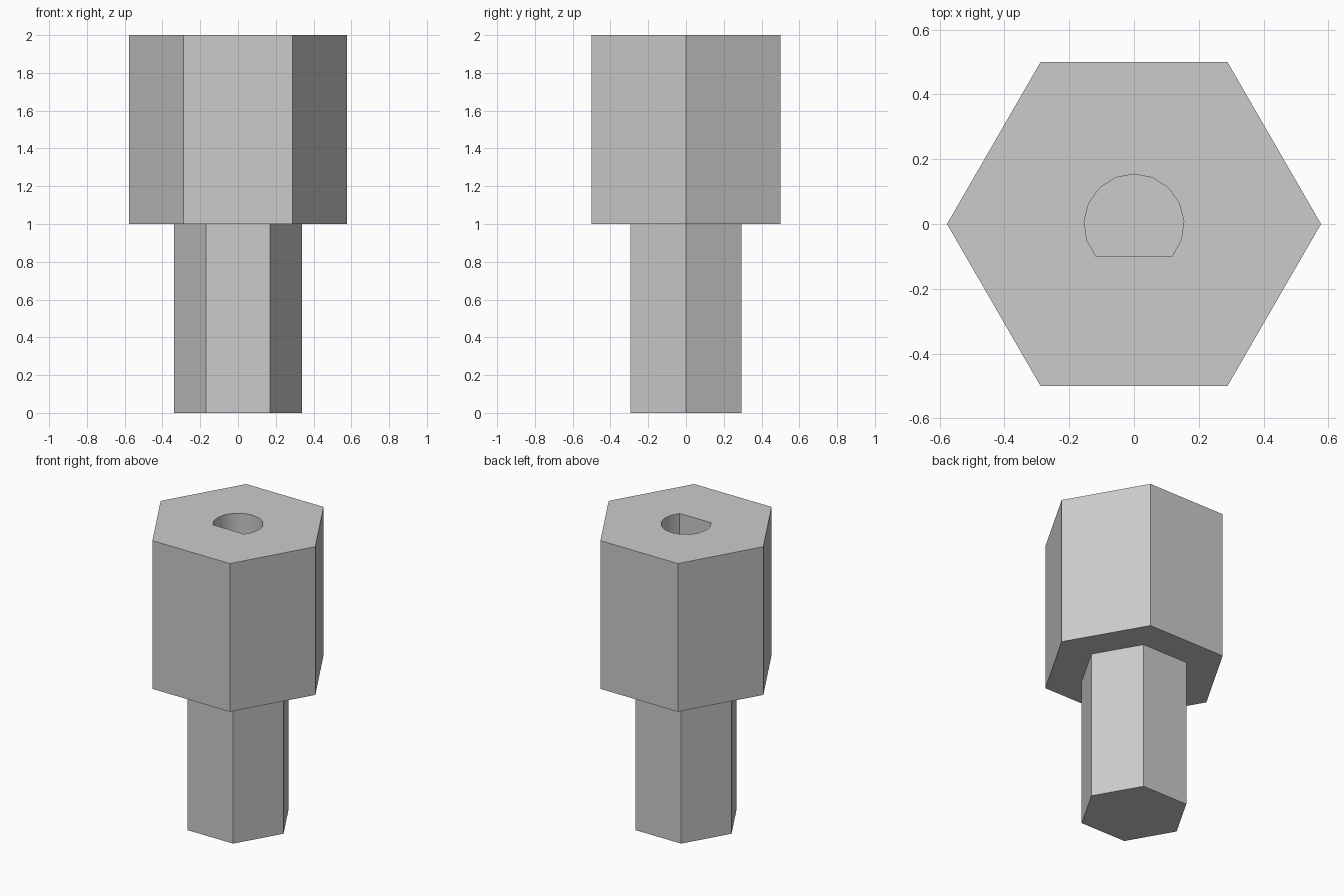
import bpy
import bmesh
from math import asin, cos, sin, pi, radians

cube = bpy.data.objects.get("Cube")
if cube:
    bpy.data.objects.remove(cube, do_unlink=True)

metal = bpy.data.materials.new("plain grey")
metal.use_nodes = True
colour = (0.6, 0.6, 0.6, 1)
metal.diffuse_color = colour
metal.node_tree.nodes["Principled BSDF"].inputs["Base Color"].default_value = colour


def hexagon(radius):
    return [(radius * cos(i * pi / 3), radius * sin(i * pi / 3)) for i in range(6)]


def loft(name, sections):
    """Closed solid through matching outlines, each given with its height."""
    bm = bmesh.new()
    rings = [[bm.verts.new((x, y, z)) for x, y in outline] for outline, z in sections]
    for low, high in zip(rings, rings[1:]):
        for i in range(len(low)):
            j = (i + 1) % len(low)
            bm.faces.new((low[i], low[j], high[j], high[i]))
    bm.faces.new(rings[0][::-1])
    bm.faces.new(rings[-1])
    bmesh.ops.recalc_face_normals(bm, faces=bm.faces)
    mesh = bpy.data.meshes.new(name)
    bm.to_mesh(mesh)
    bm.free()
    mesh.materials.append(metal)
    obj = bpy.data.objects.new(name, mesh)
    bpy.context.collection.objects.link(obj)
    return obj


# Hexagonal collar stepping down to a narrower hexagonal shank
shank, collar = hexagon(0.34), hexagon(0.5774)
body = loft("hex_adapter", [(shank, 0), (shank, 1), (collar, 1), (collar, 2)])

# D-shaped bore down through the collar
bore_radius, flat, steps = 0.154, 0.1, 12
start = -asin(flat / bore_radius)
arc = [start + (pi - 2 * start) * i / steps for i in range(steps + 1)]
outline = [(bore_radius * cos(a), bore_radius * sin(a)) for a in arc]
cutter = loft("bore_cutter", [(outline, 1), (outline, 2.2)])
cutter.hide_render = True

cut = body.modifiers.new("bore", "BOOLEAN")
cut.operation = "DIFFERENCE"
cut.solver = "EXACT"
cut.object = cutter

bpy.ops.object.select_all(action="DESELECT")
body.select_set(True)
bpy.context.view_layer.objects.active = body
bpy.ops.object.modifier_apply(modifier=cut.name)
bpy.data.objects.remove(cutter, do_unlink=True)

# Smooth bore wall, crisp hexagon edges
bpy.ops.object.shade_smooth_by_angle(angle=radians(30))
